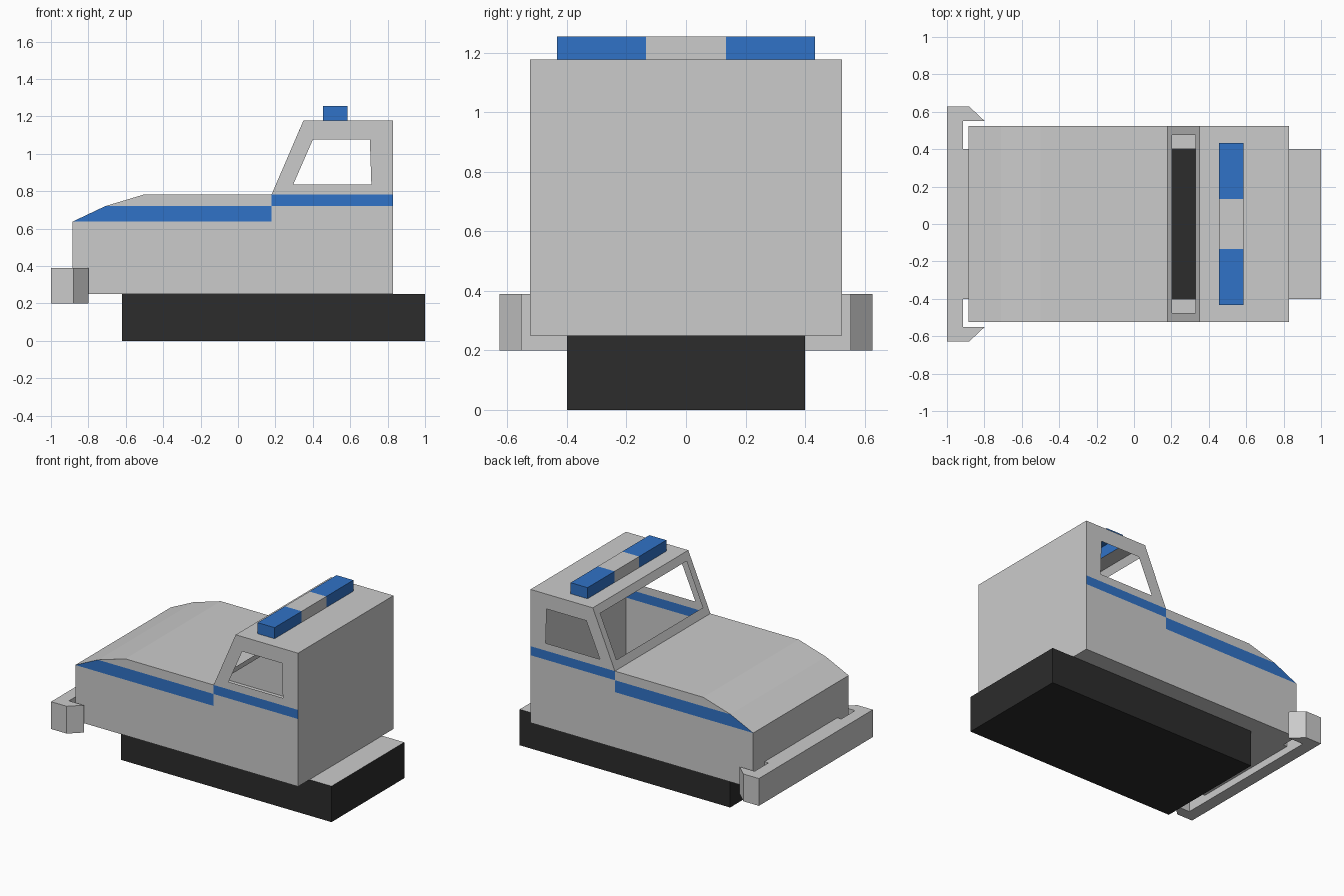
import bpy
from mathutils import Vector

if "Cube" in bpy.data.objects:
    bpy.data.objects.remove(bpy.data.objects["Cube"])


def material(name, color):
    m = bpy.data.materials.new(name)
    m.diffuse_color = color
    m.use_nodes = True
    m.node_tree.nodes["Principled BSDF"].inputs["Base Color"].default_value = m.diffuse_color
    return m


BLUE = material("blue", (0.03, 0.17, 0.57, 1))
BLACK = material("black", (0.025, 0.025, 0.025, 1))


def shell(name, faces, centre, mat=None):
    """Thin open surface from polygons, all facing away from centre."""
    verts, polys = [], []
    for f in faces:
        pts = [Vector(p) for p in f]
        normal = Vector()
        for a, b in zip(pts, pts[1:] + pts[:1]):
            normal += a.cross(b)
        if normal.dot(sum(pts, Vector()) / len(pts) - Vector(centre)) < 0:
            pts.reverse()
        polys.append(range(len(verts), len(verts) + len(pts)))
        verts += pts
    me = bpy.data.meshes.new(name)
    me.from_pydata(verts, [], [list(p) for p in polys])
    if mat:
        me.materials.append(mat)
    ob = bpy.data.objects.new(name, me)
    bpy.context.collection.objects.link(ob)
    return ob


def ring(outer, inner, closed=True):
    n = len(outer)
    return [[outer[i], outer[(i + 1) % n], inner[(i + 1) % n], inner[i]]
            for i in range(n if closed else n - 1)]


def sides(profile):
    """Same x-z polygon on both side walls."""
    return [[(x, s * W, z) for x, z in profile] for s in (-1, 1)]


def rect(x0, x1, y, z):
    return [(x1, -y, z), (x0, -y, z), (x0, y, z), (x1, y, z)]


def across(a, b, y0, y1):
    """Quad spanning the width between two x-z points."""
    return [(a[0], y0, a[1]), (a[0], y1, a[1]), (b[0], y1, b[1]), (b[0], y0, b[1])]


def prism(bottom, z0, z1):
    n = len(bottom)
    lo = [(x, y, z0) for x, y in bottom]
    hi = [(x, y, z1) for x, y in bottom]
    me_faces = [list(range(n))[::-1], list(range(n, 2 * n))]
    me_faces += [[i, (i + 1) % n, (i + 1) % n + n, i + n] for i in range(n)]
    return lo + hi, me_faces


def solid(name, bottom, z0, z1):
    me = bpy.data.meshes.new(name)
    v, f = prism(bottom, z0, z1)
    me.from_pydata(v, [], f)
    bpy.context.collection.objects.link(bpy.data.objects.new(name, me))


W = 0.525
MID = (0.3, 0, 0.6)
LX0, LX1, LY, LZ0, LZ1 = 0.455, 0.585, 0.433, 1.178, 1.255

# Lower body: side walls, bonnet, nose, back wall and floor rim
hood = [(-0.885, 0.25), (-0.885, 0.637), (-0.71, 0.72), (-0.5, 0.783), (0.18, 0.783)]
body = sides([(-0.885, 0.25), (0.83, 0.25), (0.83, 0.72), (0.18, 0.72),
              (0.18, 0.637), (-0.885, 0.637)])
body += sides([(-0.71, 0.72), (0.18, 0.72), (0.18, 0.783), (-0.5, 0.783)])
body += [across(a, b, -W, W) for a, b in zip(hood, hood[1:])]
body.append(across((0.83, 0.25), (0.83, LZ0), -W, W))
body += ring(rect(-0.885, 0.83, W, 0.25), rect(-0.62, 0.83, 0.4, 0.25), closed=False)
shell("body", body, MID)

# Cab: side walls with windows, open windscreen, roof open under the light bar
cab = []
frame = [(0.18, 0.783), (0.83, 0.783), (0.83, LZ0), (0.35, LZ0)]
window = [(0.295, 0.835), (0.713, 0.835), (0.705, 1.075), (0.4, 1.075)]
for o, i in zip(sides(frame), sides(window)):
    cab += ring(o, i)
cab += ring(across((0.18, 0.783), (0.35, LZ0), -W, W),
            across((0.203, 0.836), (0.328, 1.127), -0.475, 0.475))
cab += ring(rect(0.35, 0.83, W, LZ0), rect(LX0, LX1, LY, LZ0))
shell("cab", cab, MID)

# Side stripes
stripes = sides([(-0.885, 0.637), (0.18, 0.637), (0.18, 0.72), (-0.71, 0.72)])
stripes += sides([(0.18, 0.72), (0.83, 0.72), (0.83, 0.783), (0.18, 0.783)])
shell("side_stripes", stripes, MID, BLUE)


# Light bar: grey middle with blue ends, hollow underneath
def bar(y0, y1):
    path = [(LX0, LZ0), (LX0, LZ1), (LX1, LZ1), (LX1, LZ0)]
    return [across(a, b, y0, y1) for a, b in zip(path, path[1:])]


lamps = bar(-LY, -0.135) + bar(0.135, LY)
lamps += [[(LX0, y, LZ0), (LX1, y, LZ0), (LX1, y, LZ1), (LX0, y, LZ1)] for y in (-LY, LY)]
shell("light_bar_lamps", lamps, (0.52, 0, 1.2), BLUE)
shell("light_bar_middle", bar(-0.135, 0.135), (0.52, 0, 1.2))

# Base: black tray with a grey rear step
tray_bottom = rect(-0.62, 1.0, 0.4, 0)
tray = ring(tray_bottom, rect(-0.62, 1.0, 0.4, 0.25)) + [tray_bottom]
shell("base", tray, (0.2, 0, 0.12), BLACK)
shell("rear_step", [rect(0.83, 1.0, 0.4, 0.25)], (0.9, 0, 0))

# Front bumper with wrapped ends and its mount
half = [(-1.0, 0.627), (-0.88, 0.627), (-0.8, 0.552), (-0.915, 0.552)]
bumper = [(x, -y) for x, y in half] + half[::-1]
solid("bumper", bumper, 0.2, 0.39)
solid("bumper_mount", [(-0.915, -0.4), (-0.885, -0.4), (-0.885, 0.4), (-0.915, 0.4)], 0.25, 0.39)
